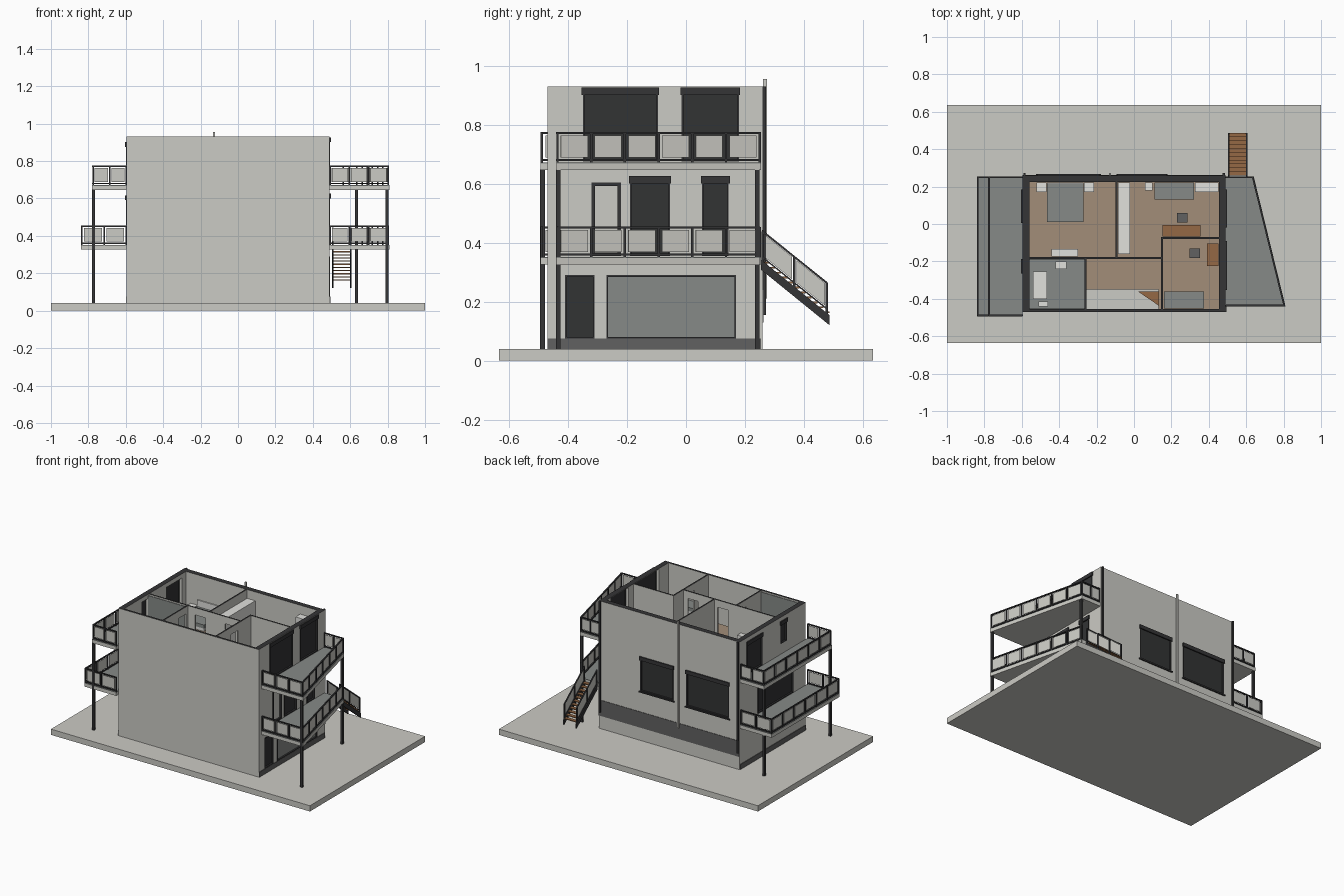
import bpy, bmesh
from mathutils import Vector

cube = bpy.data.objects.get("Cube")
if cube:
    bpy.data.objects.remove(cube, do_unlink=True)


def material(name, r, g, b):
    m = bpy.data.materials.new(name)
    m.use_nodes = True
    m.diffuse_color = (r, g, b, 1)
    m.node_tree.nodes["Principled BSDF"].inputs["Base Color"].default_value = (r, g, b, 1)
    return m


PLASTER = material("pale plaster", .6, .595, .555)
DARK = material("dark metal", .035, .035, .037)
GLASS = material("dark glass", .032, .033, .034)
PLINTH = material("plinth grey", .12, .12, .12)
TILE = material("grey tile", .24, .255, .245)
FLOOR = material("wood floor", .36, .27, .19)
WOOD = material("brown wood", .3, .14, .06)
WHITE = material("white", .75, .75, .72)


def finish(name, bm, *mats):
    bmesh.ops.recalc_face_normals(bm, faces=bm.faces)
    mesh = bpy.data.meshes.new(name)
    bm.to_mesh(mesh)
    bm.free()
    for m in mats:
        mesh.materials.append(m)
    ob = bpy.data.objects.new(name, mesh)
    bpy.context.collection.objects.link(ob)
    return ob


def thicken(bm, faces, vec):
    ext = bmesh.ops.extrude_face_region(bm, geom=faces, use_keep_orig=True)
    verts = [g for g in ext["geom"] if isinstance(g, bmesh.types.BMVert)]
    bmesh.ops.translate(bm, verts=verts, vec=Vector(vec))


def prism(name, pts, vec, mat):
    bm = bmesh.new()
    face = bm.faces.new([bm.verts.new(p) for p in pts])
    thicken(bm, [face], vec)
    return finish(name, bm, mat)


def box(name, x0, x1, y0, y1, z0, z1, mat):
    return prism(name, [(x0, y0, z0), (x1, y0, z0), (x1, y1, z0), (x0, y1, z0)], (0, 0, z1 - z0), mat)


def bar(name, p, q, w, h, mat=DARK):
    """Straight beam from p to q, w wide and h high, with vertical ends."""
    p, q = Vector(p), Vector(q)
    d = q - p
    s = Vector((-d.y, d.x, 0)).normalized() * w / 2
    u = Vector((0, 0, h / 2))
    return prism(name, [p - s - u, p + s - u, p + s + u, p - s + u], d, mat)


def wall(name, axis, pos, t, u0, u1, z0, z1, openings=()):
    """Upright wall with rectangular openings and a dark cut top."""
    us = sorted({u0, u1, *[o[0] for o in openings], *[o[1] for o in openings]})
    zs = sorted({z0, z1, *[o[2] for o in openings], *[o[3] for o in openings]})
    bm = bmesh.new()
    for a, b in zip(us, us[1:]):
        for c, d in zip(zs, zs[1:]):
            if any(o[0] <= a and b <= o[1] and o[2] <= c and d <= o[3] for o in openings):
                continue
            corners = [(a, c), (b, c), (b, d), (a, d)]
            bm.faces.new([bm.verts.new((pos, u, z) if axis == "x" else (u, pos, z)) for u, z in corners])
    bmesh.ops.remove_doubles(bm, verts=bm.verts, dist=.0001)
    thicken(bm, bm.faces[:], (t, 0, 0) if axis == "x" else (0, t, 0))
    for f in bm.faces:
        if all(v.co.z > z1 - .001 for v in f.verts):
            f.material_index = 1
    finish(name, bm, PLASTER, DARK)


def plate(name, axis, a, b, u0, u1, z0, z1, mat):
    if axis == "x":
        box(name, a, b, u0, u1, z0, z1, mat)
    else:
        box(name, u0, u1, a, b, z0, z1, mat)


def window(name, axis, face, out, o, header=True, pane=GLASS, w=.006):
    """Pane, frame and shutter box in an opening; out is the outward sign."""
    u0, u1, z0, z1 = o
    plate(name + "_pane", axis, face - out * .014, face - out * .008, u0, u1, z0, z1, pane)
    for a, b, c, d in ((u0, u0 + w, z0, z1), (u1 - w, u1, z0, z1),
                       (u0, u1, z0, z0 + w), (u0, u1, z1 - w, z1)):
        plate(name + "_frame", axis, face - out * .016, face + out * .003, a, b, c, d, DARK)
    if header:
        plate(name + "_shutter_box", axis, face, face + out * .008, u0 - .004, u1 + .004, z1 - .024, z1 + .002, DARK)


# Ground and outer shell
box("ground_slab", -1, 1, -.635, .635, 0, .04, PLASTER)
TOP = .93
right = [(-.35, -.095, .675, .925), (-.015, .18, .675, .925), (-.19, -.055, .355, .625),
         (.055, .145, .355, .625), (-.32, -.22, .355, .605), (-.41, -.31, .075, .29), (-.27, .17, .075, .29)]
left = [(.01, .18, .675, .9), (-.26, -.19, .745, .9), (-.33, .06, .355, .615)]
back = [(-.515, -.185, .375, .625), (-.085, .17, .385, .625)]
wall("right_wall", "x", .455, .035, -.455, .225, .04, TOP, right)
wall("left_wall", "x", -.595, .035, -.455, .225, .04, TOP, left)
wall("back_wall", "y", .225, .035, -.595, .49, .04, TOP, back)
wall("front_wall", "y", -.47, .015, -.595, .49, .04, TOP)
for i, o in enumerate(right):
    pane = PLASTER if i == 4 else TILE if i == 6 else GLASS
    window("right_opening", "x", .49, 1, o, i < 4, pane, .012 if i == 4 else .006)
for o in left:
    window("left_window", "x", -.595, -1, o)
for o in back:
    window("back_window", "y", .26, 1, o)
    box("back_sill", o[0] - .008, o[1] + .008, .26, .268, o[2] - .008, o[2], DARK)
for x0, x1 in ((.49, .494), (-.599, -.595)):
    box("side_plinth", x0, x1, -.47, .255, .04, .075, PLINTH)
box("back_band", -.595, .49, .26, .263, .13, .24, PLINTH)
for x in (-.585, .48):
    box("drainpipe", x - .006, x + .006, .26, .272, .155, TOP, DARK)
box("vent_pipe", -.133, -.123, .262, .274, .21, .955, PLASTER)

# Floors, with an open stairwell
box("middle_floor", -.56, .455, -.455, .225, .325, .35, PLASTER)
box("bedroom_floor", -.56, .455, -.18, .225, .65, .67, FLOOR)
box("hall_floor", -.26, .15, -.35, -.18, .65, .67, FLOOR)
box("side_room_floor", .13, .455, -.455, -.18, .65, .67, FLOOR)
box("bathroom_floor", -.56, -.26, -.455, -.18, .65, .67, TILE)
for i in range(4):
    prism("winder_step", [(.02 + .025 * i, -.36, .63 - .02 * i), (.13, -.36, .63 - .02 * i),
                          (.13, -.435 + .01 * i, .63 - .02 * i)], (0, 0, .015), WOOD)

# Inner partitions
wall("bedroom_partition", "x", -.098, .01, -.18, .225, .67, TOP)
wall("hall_partition", "y", -.187, .01, -.56, .15, .67, TOP, [(-.2, -.12, .67, .88), (.03, .11, .67, .88)])
wall("room_partition", "x", .145, .01, -.455, -.075, .67, TOP, [(-.3, -.22, .67, .88)])
wall("room_back_partition", "y", -.08, .01, .145, .455, .67, TOP)
wall("bathroom_partition", "x", -.265, .01, -.455, -.18, .67, TOP, [(-.29, -.21, .67, .88)])
box("bathroom_front_tiles", -.56, -.265, -.455, -.451, .67, .92, TILE)
box("bathroom_back_tiles", -.56, -.265, -.191, -.187, .67, .92, TILE)

# Furniture
def bed(x0, x1, y0, y1, head):
    box("bed_base", x0, x1, y0, y1, .67, .69, WHITE)
    box("bed_cover", x0, x1, y0, y1, .69, .715, TILE)
    if head:
        box("headboard", x0, x1, y1 - .008, y1, .69, .76, WHITE)


bed(-.465, -.27, .01, .222, True)
bed(.11, .32, .13, .222, False)
bed(.16, .375, -.452, -.36, False)
for x0, x1, y0, y1, h in ((-.52, -.467, .17, .222, .05), (-.268, -.215, .17, .222, .05),
                          (-.44, -.3, -.175, -.135, .08), (-.085, -.022, -.16, .222, .2),
                          (.325, .452, .17, .222, .2), (.06, .1, .18, .222, .05)):
    box("cabinet", x0, x1, y0, y1, .67, .67 + h, WHITE)
for x0, x1, y0, y1 in ((.152, .355, -.068, -.005), (.39, .453, -.225, -.105)):
    box("desk_top", x0, x1, y0, y1, .74, .75, WOOD)
    for x in (x0, x1 - .01):
        box("desk_leg", x, x + .01, y0 + .005, y1 - .005, .67, .74, WOOD)
for x, y in ((.257, .033), (.325, -.157)):
    box("chair_seat", x - .028, x + .028, y - .026, y + .026, .708, .718, PLINTH)
    box("chair_stem", x - .006, x + .006, y - .006, y + .006, .67, .708, DARK)
box("bathtub", -.54, -.465, -.4, -.255, .67, .72, WHITE)
box("wash_basin", -.42, -.36, -.24, -.2, .7, .745, WHITE)
box("toilet", -.51, -.46, -.44, -.415, .67, .72, WHITE)


# Balconies with panelled railings
def railing(points, counts, z):
    for p, q, n in zip(points, points[1:], counts):
        p, q = Vector((*p, z)), Vector((*q, z))
        for h in (.01, .102):
            bar("rail", p + Vector((0, 0, h)), q + Vector((0, 0, h)), .009, .007)
        for i in range(n + 1):
            c = p.lerp(q, i / n)
            box("rail_post", c.x - .004, c.x + .004, c.y - .004, c.y + .004, z, z + .104, DARK)
            if i < n:
                lift = Vector((0, 0, .056))
                bar("rail_panel", p.lerp(q, (i + .1) / n) + lift, p.lerp(q, (i + .9) / n) + lift, .003, .074, PLASTER)


def balcony(outline, z):
    prism("balcony_slab", [(x, y, z - .024) for x, y in outline], (0, 0, .022), PLASTER)
    prism("balcony_tiles", [(x, y, z - .002) for x, y in outline], (0, 0, .004), TILE)


wing = [(.49, -.44), (.81, -.44), (.64, .255), (.49, .255)]
rail_line = [(.492, -.436), (.803, -.436), (.635, .25), (.492, .25)]
balcony(wing, .35)
balcony(wing, .67)
railing(rail_line[:3], (3, 6), .35)
railing(rail_line, (3, 6, 2), .67)
for z, x in ((.35, -.84), (.67, -.78)):
    balcony([(-.595, -.494), (x, -.494), (x, .255), (-.595, .255)], z)
    railing([(-.597, -.489), (x + .005, -.489), (x + .005, .25), (-.597, .25)], (2, 6, 2), z)
for x, y in ((.797, -.433), (.634, .242), (-.773, -.487), (-.773, .242)):
    box("balcony_post", x - .008, x + .008, y - .008, y + .008, .04, .648, DARK)

# Outside stair
for x in (.507, .603):
    bar("stair_stringer", (x, .255, .325), (x, .487, .137), .008, .034)
    bar("stair_handrail", (x, .258, .44), (x, .48, .262), .008, .008)
    bar("stair_lower_rail", (x, .258, .352), (x, .48, .174), .006, .006)
    for a, b in ((.27, .36), (.375, .472)):
        lift = [.396 - (y - .258) * .8 for y in (a, b)]
        bar("stair_panel", (x, a, lift[0]), (x, b, lift[1]), .003, .076, PLASTER)
    for y in (.26, .367, .478):
        zr = .44 - (y - .258) * .8
        box("stair_post", x - .004, x + .004, y - .004, y + .004, zr - .115, zr, DARK)
for i in range(11):
    y, z = .258 + i * .0205, .335 - i * .0168
    box("stair_tread", .511, .599, y, y + .024, z - .006, z, WOOD)
